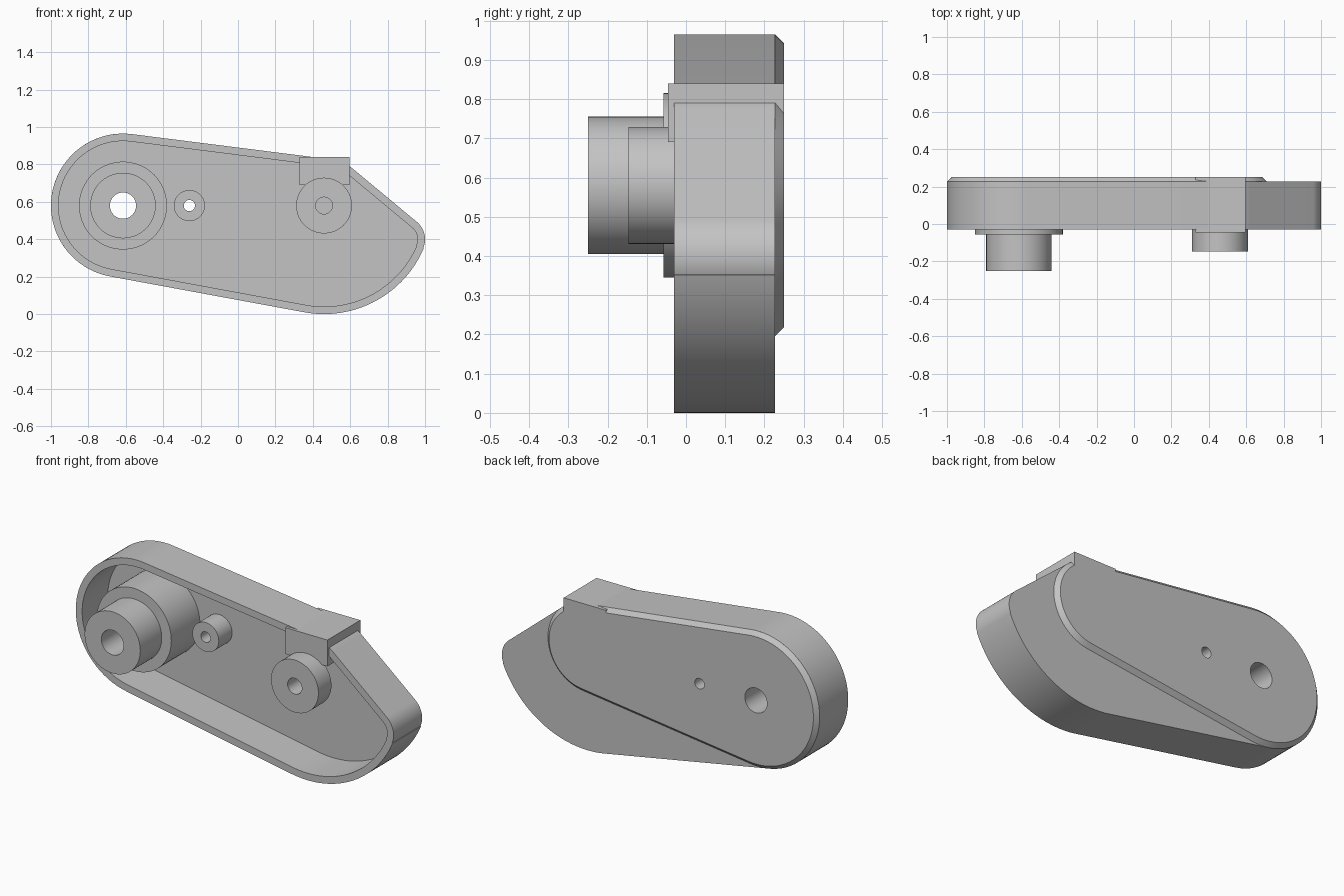
import bpy, bmesh, math
from mathutils import Vector

if "Cube" in bpy.data.objects:
    bpy.data.objects.remove(bpy.data.objects["Cube"])

grey = bpy.data.materials.new("plain_grey")
grey.use_nodes = True
grey.diffuse_color = (0.55, 0.55, 0.55, 1)
grey.node_tree.nodes["Principled BSDF"].inputs["Base Color"].default_value = (0.55, 0.55, 0.55, 1)

# Circles in the XZ plane: x, z, radius
BIG_END = (-0.615, 0.58, 0.385)
BELLY = (0.46, 0.58, 0.58)
TIP = (0.88, 0.40, 0.12)
SHOULDER = (0.46, 0.58, 0.25)


def outline(circles, inset=0.0, steps=40):
    """Points of the belt running counter-clockwise round a chain of circles."""
    count = len(circles)
    normals = []
    for i, (x, z, r) in enumerate(circles):
        x2, z2, r2 = circles[(i + 1) % count]
        d = Vector((x2 - x, z2 - z))
        ratio = max(-1, min(1, (r - r2) / d.length))
        normals.append(math.atan2(d.y, d.x) - math.acos(ratio))
    points = []
    for i, (x, z, r) in enumerate(circles):
        start = normals[i - 1]
        sweep = (normals[i] - start) % math.tau
        for k in range(steps + 1):
            a = start + sweep * k / steps
            points.append((x + (r - inset) * math.cos(a), z + (r - inset) * math.sin(a)))
    return points


def circle(x, z, r, steps=72):
    return [(x + r * math.cos(math.tau * k / steps), z + r * math.sin(math.tau * k / steps))
            for k in range(steps)]


def loft(name, rings, closed=False):
    """Skin a list of (y, points) rings; cap the ends or join them into a tube."""
    bm = bmesh.new()
    loops = [[bm.verts.new((x, y, z)) for x, z in pts] for y, pts in rings]
    pairs = list(zip(loops, loops[1:]))
    if closed:
        pairs.append((loops[-1], loops[0]))
    else:
        bm.faces.new(loops[0])
        bm.faces.new(loops[-1])
    for a, b in pairs:
        for k in range(len(a)):
            n = (k + 1) % len(a)
            bm.faces.new((a[k], a[n], b[n], b[k]))
    bmesh.ops.recalc_face_normals(bm, faces=bm.faces)
    mesh = bpy.data.meshes.new(name)
    bm.to_mesh(mesh)
    bm.free()
    mesh.materials.append(grey)
    obj = bpy.data.objects.new(name, mesh)
    bpy.context.collection.objects.link(obj)
    return obj


def tube(name, x, z, hole, steps):
    """Bored round boss; steps is a list of (y, radius) from front to back."""
    rings = [(y, circle(x, z, r)) for y, r in steps]
    rings += [(steps[-1][0], circle(x, z, hole)), (steps[0][0], circle(x, z, hole))]
    return loft(name, rings, closed=True)


def activate(obj):
    bpy.ops.object.select_all(action='DESELECT')
    obj.select_set(True)
    bpy.context.view_layer.objects.active = obj


# Housing: shallow cup open to the front
shape = [BIG_END, BELLY, TIP, SHOULDER]
outer, inner = outline(shape), outline(shape, 0.04)
housing = loft("housing", [(0.227, outer), (-0.03, outer), (-0.03, inner), (0.2, inner)])

# Raised chamfered plate on the back
pad = [BIG_END, SHOULDER]
back_plate = loft("back_plate", [(0.22, outline(pad, 0.001)), (0.227, outline(pad)),
                                 (0.25, outline(pad, 0.023))])

# Holes through the floor and the back plate
for x, r in ((-0.615, 0.07), (-0.26, 0.03)):
    cutter = loft("hole_cutter", [(0.1, circle(x, 0.58, r)), (0.4, circle(x, 0.58, r))])
    cutter.hide_render = True
    for part in (housing, back_plate):
        activate(part)
        mod = part.modifiers.new("hole", 'BOOLEAN')
        mod.operation, mod.solver, mod.object = 'DIFFERENCE', 'EXACT', cutter
        bpy.ops.object.modifier_apply(modifier=mod.name)
    bpy.data.objects.remove(cutter)

# Bosses
main_boss = tube("main_boss", -0.615, 0.58, 0.07,
                 [(-0.25, 0.175), (-0.057, 0.175), (-0.057, 0.235), (0.205, 0.235)])
small_boss = tube("small_boss", -0.26, 0.58, 0.03, [(0.08, 0.083), (0.205, 0.083)])
end_boss = tube("end_boss", 0.46, 0.58, 0.045, [(-0.147, 0.149), (-0.03, 0.149)])

# Square block on the top edge
corners = [(0.33, 0.69), (0.595, 0.69), (0.595, 0.84), (0.33, 0.84)]
top_block = loft("top_block", [(-0.046, corners), (0.25, corners)])

for part in (housing, back_plate, main_boss, small_boss, end_boss, top_block):
    activate(part)
    bpy.ops.object.shade_smooth_by_angle(angle=math.radians(30))
